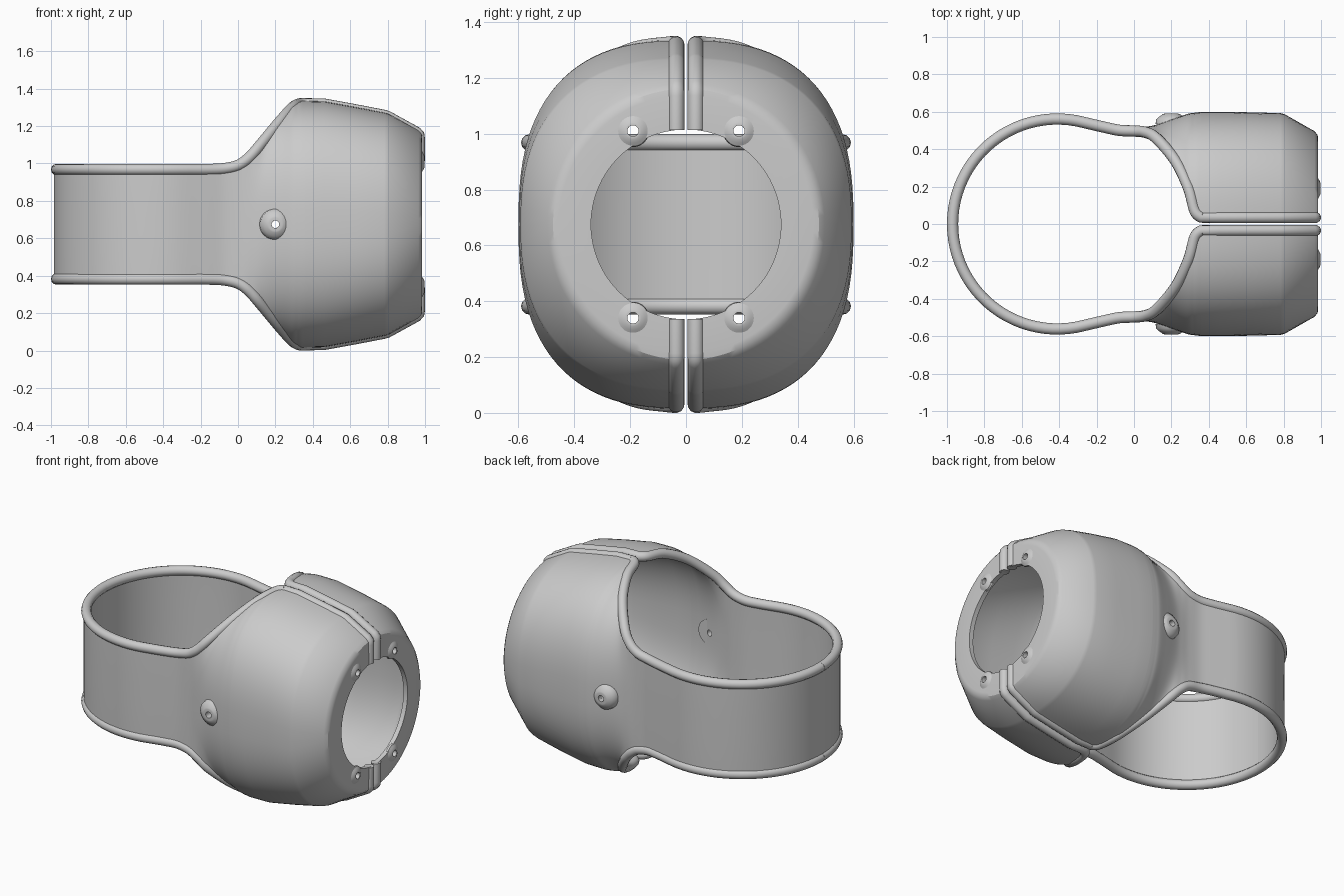
import bpy, bmesh, math
from mathutils import Vector, Matrix

if "Cube" in bpy.data.objects:
    bpy.data.objects.remove(bpy.data.objects["Cube"])

ZC = 0.675          # height of the horizontal symmetry plane
TUBE = 0.03         # rim bead radius
NT = 24             # section points from mid height to the edge


def make_object(name, bm):
    bmesh.ops.recalc_face_normals(bm, faces=bm.faces)
    me = bpy.data.meshes.new(name)
    bm.to_mesh(me)
    bm.free()
    ob = bpy.data.objects.new(name, me)
    bpy.context.collection.objects.link(ob)
    ob.location.z = ZC
    return ob


def activate(ob):
    bpy.ops.object.select_all(action='DESELECT')
    ob.select_set(True)
    bpy.context.view_layer.objects.active = ob


def finish(ob, y=True, z=False, angle=30):
    m = ob.modifiers.new("mirror", 'MIRROR')
    m.use_axis = (False, y, z)
    activate(ob)
    bpy.ops.object.modifier_apply(modifier=m.name)
    bpy.ops.object.shade_smooth_by_angle(angle=math.radians(angle))


def catmull(keys, steps):
    out = []
    pts = [Vector(k) for k in keys]
    for i in range(len(pts) - 1):
        p0, p1 = pts[max(i - 1, 0)], pts[i]
        p2, p3 = pts[i + 1], pts[min(i + 2, len(pts) - 1)]
        for s in range(steps):
            t = s / steps
            out.append(0.5 * (2 * p1 + (p2 - p0) * t + (2 * p0 - 5 * p1 + 4 * p2 - p3) * t * t
                              + (3 * p1 - p0 - 3 * p2 + p3) * t ** 3))
    return out + [pts[-1]]


# Stations: x, half width, edge y, edge half height, roundness
stations = []
for i in range(25):                                   # strap loop
    a = math.radians(180 - 105 * i / 24)
    w = 0.563 * math.sin(a)
    stations.append((-0.41 + 0.56 * math.cos(a), max(w, 0.0), max(w, 0.0) * 0.997, 0.293, 2.6))
last = stations.pop()
stations += [tuple(v) for v in catmull([               # neck and flare into the body
    last,
    (-0.17, 0.522, 0.520, 0.293, 2.6),
    (-0.08, 0.503, 0.501, 0.297, 2.6),
    (0.00, 0.500, 0.497, 0.315, 2.6),
    (0.06, 0.505, 0.490, 0.357, 2.6),
    (0.12, 0.516, 0.458, 0.425, 2.6),
    (0.22, 0.550, 0.340, 0.545, 2.6),
    (0.29, 0.574, 0.195, 0.622, 2.6),
    (0.325, 0.580, 0.070, 0.643, 2.6),
    (0.36, 0.584, 0.035, 0.645, 2.6)], 6)]
stations += [                                         # body, chamfer, end face
    (0.46, 0.585, 0.035, 0.643, 2.6),
    (0.63, 0.582, 0.035, 0.612, 2.55),
    (0.78, 0.578, 0.035, 0.583, 2.45),
    (0.80, 0.573, 0.035, 0.577, 2.45),
    (0.955, 0.485, 0.035, 0.492, 2.05),
    (0.968, 0.470, 0.035, 0.478, 2.0),
    (0.970, 0.455, 0.035, 0.460, 2.0),
    (0.970, 0.340, 0.035, 0.338, 2.0)]


def section(x, w, ye, h, n):
    q = min(ye / w, 0.997) if w > 1e-4 else 0.997
    t_end = math.acos(q ** (n / 2))
    pts = []
    for k in range(-NT, NT + 1):
        u = abs(k) / NT
        u = u ** (n / 2) if q > 0.98 else u
        t = t_end * u
        z = h * (math.sin(t) / math.sin(t_end)) ** (2 / n)
        pts.append((x, w * math.cos(t) ** (2 / n), math.copysign(z, k)))
    return pts


# Shell half
bm = bmesh.new()
rows = [[bm.verts.new(p) for p in section(*s)] for s in stations]
for r0, r1 in zip(rows, rows[1:]):
    for j in range(2 * NT):
        bm.faces.new((r0[j], r0[j + 1], r1[j + 1], r1[j]))
shell = make_object("shell", bm)
sol = shell.modifiers.new("thickness", 'SOLIDIFY')
sol.thickness = 0.03
sol.offset = 0

# Screw positions: base point, axis rotation, base radius, height
to_y = Matrix.Rotation(-math.pi / 2, 4, 'X')
to_x = Matrix.Rotation(math.pi / 2, 4, 'Y')
screws = [((0.20, 0.535, 0), to_y, 0.085, 0.055),
          ((0.972, 0.19, 0.335), to_x, 0.058, 0.026),
          ((0.972, 0.19, -0.335), to_x, 0.058, 0.026)]

# Screw holes
bm = bmesh.new()
for pos, rot, r, h in screws:
    bmesh.ops.create_cone(bm, cap_ends=True, segments=24, radius1=0.02, radius2=0.02,
                          depth=0.2, matrix=Matrix.Translation(pos) @ rot)
cutter = make_object("hole_cutter", bm)
cutter.hide_render = True
bo = shell.modifiers.new("holes", 'BOOLEAN')
bo.operation = 'DIFFERENCE'
bo.solver = 'EXACT'
bo.object = cutter
activate(shell)
for name in ("thickness", "holes"):
    bpy.ops.object.modifier_apply(modifier=name)
bpy.data.objects.remove(cutter)
finish(shell)

# Screw bosses: turned rings with a hole
bm = bmesh.new()
SEG = 32
for pos, rot, r, h in screws:
    prof = [(0.02, 0), (r, 0), (r * 0.95, h * 0.45), (r * 0.75, h * 0.72),
            (r * 0.52, h * 0.97), (r * 0.42, h), (0.02, h)]
    mat = Matrix.Translation(pos) @ rot
    rings = [[bm.verts.new(mat @ Vector((pr * math.cos(2 * math.pi * i / SEG),
                                         pr * math.sin(2 * math.pi * i / SEG), ph)))
              for i in range(SEG)] for pr, ph in prof]
    for a, b in zip(rings, rings[1:] + rings[:1]):
        for i in range(SEG):
            j = (i + 1) % SEG
            bm.faces.new((a[i], a[j], b[j], b[i]))
finish(make_object("screw_bosses", bm), angle=40)

# Rolled rim bead along the strap edge, opening and seam
path = [section(*s)[-1] for s in stations]
cu = bpy.data.curves.new("rim_bead", 'CURVE')
cu.dimensions = '3D'
cu.bevel_depth = TUBE
cu.bevel_resolution = 4
cu.use_fill_caps = True
sp = cu.splines.new('POLY')
sp.points.add(len(path) - 1)
for p, co in zip(sp.points, path):
    p.co = (*co, 1)
rim = bpy.data.objects.new("rim_bead", cu)
bpy.context.collection.objects.link(rim)
rim.location.z = ZC
activate(rim)
bpy.ops.object.convert(target='MESH')
finish(bpy.context.view_layer.objects.active, y=True, z=True, angle=50)
